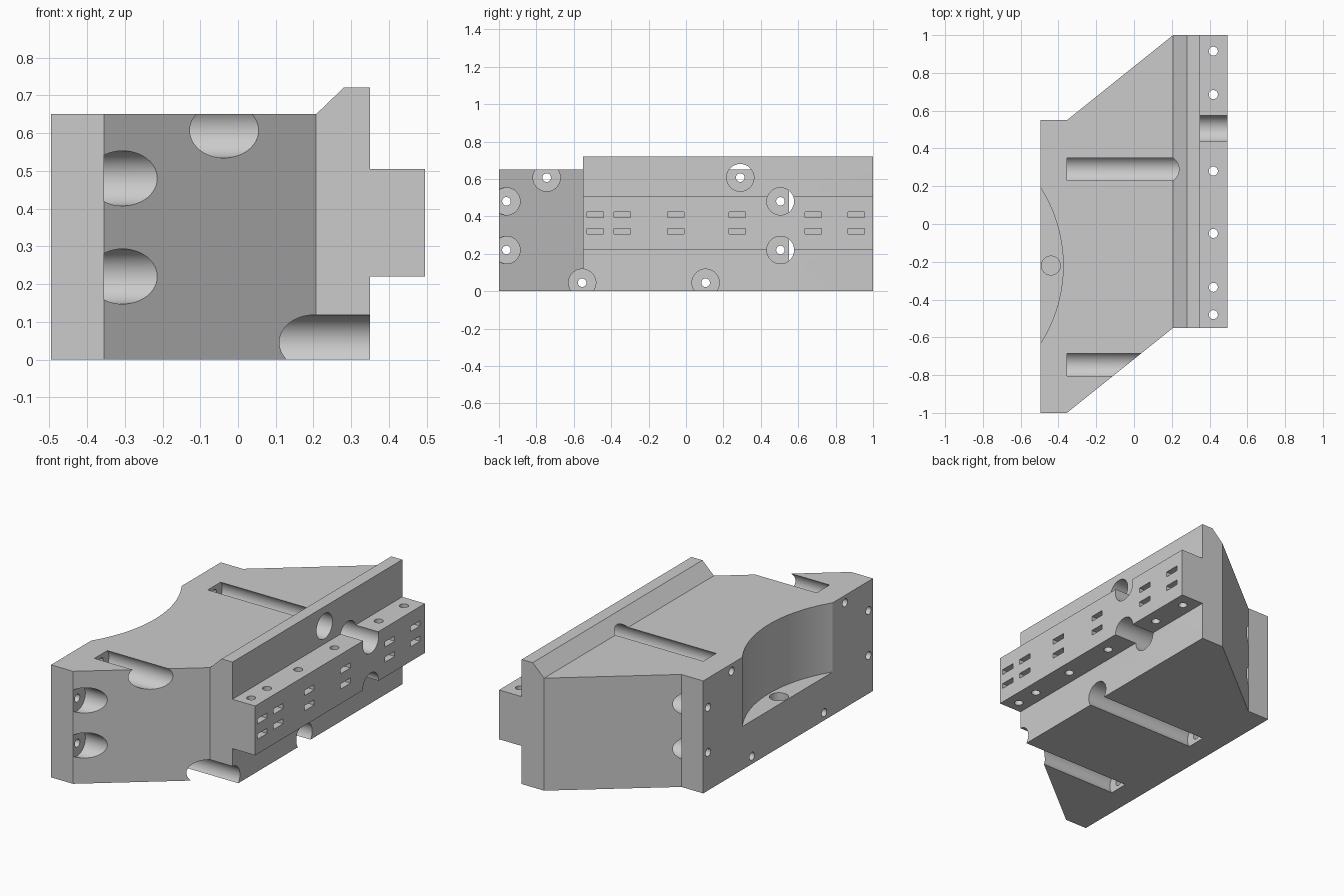
import bpy
import bmesh
import math
from mathutils import Matrix

cube = bpy.data.objects.get("Cube")
if cube:
    bpy.data.objects.remove(cube, do_unlink=True)

grey = bpy.data.materials.new("grey plastic")
grey.use_nodes = True
colour = (0.6, 0.6, 0.6, 1)
grey.diffuse_color = colour
grey.node_tree.nodes["Principled BSDF"].inputs["Base Color"].default_value = colour


def make_object(name, bm):
    bmesh.ops.recalc_face_normals(bm, faces=bm.faces)
    mesh = bpy.data.meshes.new(name)
    bm.to_mesh(mesh)
    bm.free()
    mesh.materials.append(grey)
    obj = bpy.data.objects.new(name, mesh)
    bpy.context.collection.objects.link(obj)
    return obj


def prism(name, points, vector):
    bm = bmesh.new()
    face = bm.faces.new([bm.verts.new(p) for p in points])
    top = bmesh.ops.extrude_face_region(bm, geom=[face])["geom"]
    bmesh.ops.translate(bm, vec=vector,
                        verts=[v for v in top if isinstance(v, bmesh.types.BMVert)])
    return make_object(name, bm)


def cylinder(name, centre, radius, length, axis="Z", segments=48):
    bm = bmesh.new()
    matrix = Matrix.Translation(centre)
    if axis == "X":
        matrix = matrix @ Matrix.Rotation(math.pi / 2, 4, "Y")
    bmesh.ops.create_cone(bm, cap_ends=True, segments=segments, radius1=radius,
                          radius2=radius, depth=length, matrix=matrix)
    return make_object(name, bm)


def box(name, centre, size):
    bm = bmesh.new()
    bmesh.ops.create_cube(bm, size=1, matrix=Matrix.Translation(centre) @ Matrix.Diagonal((*size, 1)))
    return make_object(name, bm)


def combine(target, tool, operation="DIFFERENCE"):
    mod = target.modifiers.new("combine", "BOOLEAN")
    mod.operation = operation
    mod.solver = "EXACT"
    mod.object = tool
    bpy.context.view_layer.objects.active = target
    bpy.ops.object.modifier_apply(modifier=mod.name)
    bpy.data.objects.remove(tool, do_unlink=True)


# Sheared main block
plan = [(-0.495, -1), (-0.355, -1), (0.207, -0.55), (0.35, -0.55),
        (0.35, 1), (0.207, 1), (-0.355, 0.55), (-0.495, 0.55)]
block = prism("mounting_block", [(x, y, 0) for x, y in plan], (0, 0, 0.65))

# Chamfered ridge and projecting rail share one profile
section = [(0.207, 0), (0.35, 0), (0.35, 0.22), (0.495, 0.22), (0.495, 0.505),
           (0.35, 0.505), (0.35, 0.72), (0.28, 0.72), (0.207, 0.65)]
rail = prism("rail", [(x, -0.55, z) for x, z in section], (0, 1.55, 0))
combine(block, rail, "UNION")

# Curved pocket in the rear face, with a blind hole in its floor
combine(block, cylinder("pocket", (-1.143, -0.22, 0.65), 0.768, 0.8, segments=160))
combine(block, cylinder("pocket_hole", (-0.44, -0.22, 0.2), 0.05, 0.2))

# Screw channels with narrow through holes
channels = [(-0.96, 0.48), (-0.96, 0.22), (-0.745, 0.607), (-0.555, 0.045),
            (0.105, 0.045), (0.29, 0.607), (0.505, 0.48), (0.505, 0.22)]
for y, z in channels:
    combine(block, cylinder("channel", (0.145, y, z), 0.073, 1, "X"))
    combine(block, cylinder("screw_hole", (-0.45, y, z), 0.023, 0.3, "X", 24))

# Vertical rail holes, each crossed by two nut slots
for y in (-0.48, -0.335, -0.05, 0.28, 0.685, 0.915):
    combine(block, cylinder("rail_hole", (0.42, y, 0.36), 0.024, 0.4, segments=24))
    for z in (0.32, 0.408):
        combine(block, box("nut_slot", (0.445, y - 0.005, z), (0.14, 0.088, 0.03)))

# Smooth bores, crisp edges
bpy.ops.object.select_all(action="DESELECT")
block.select_set(True)
bpy.context.view_layer.objects.active = block
bpy.ops.object.shade_smooth_by_angle(angle=math.radians(30))
